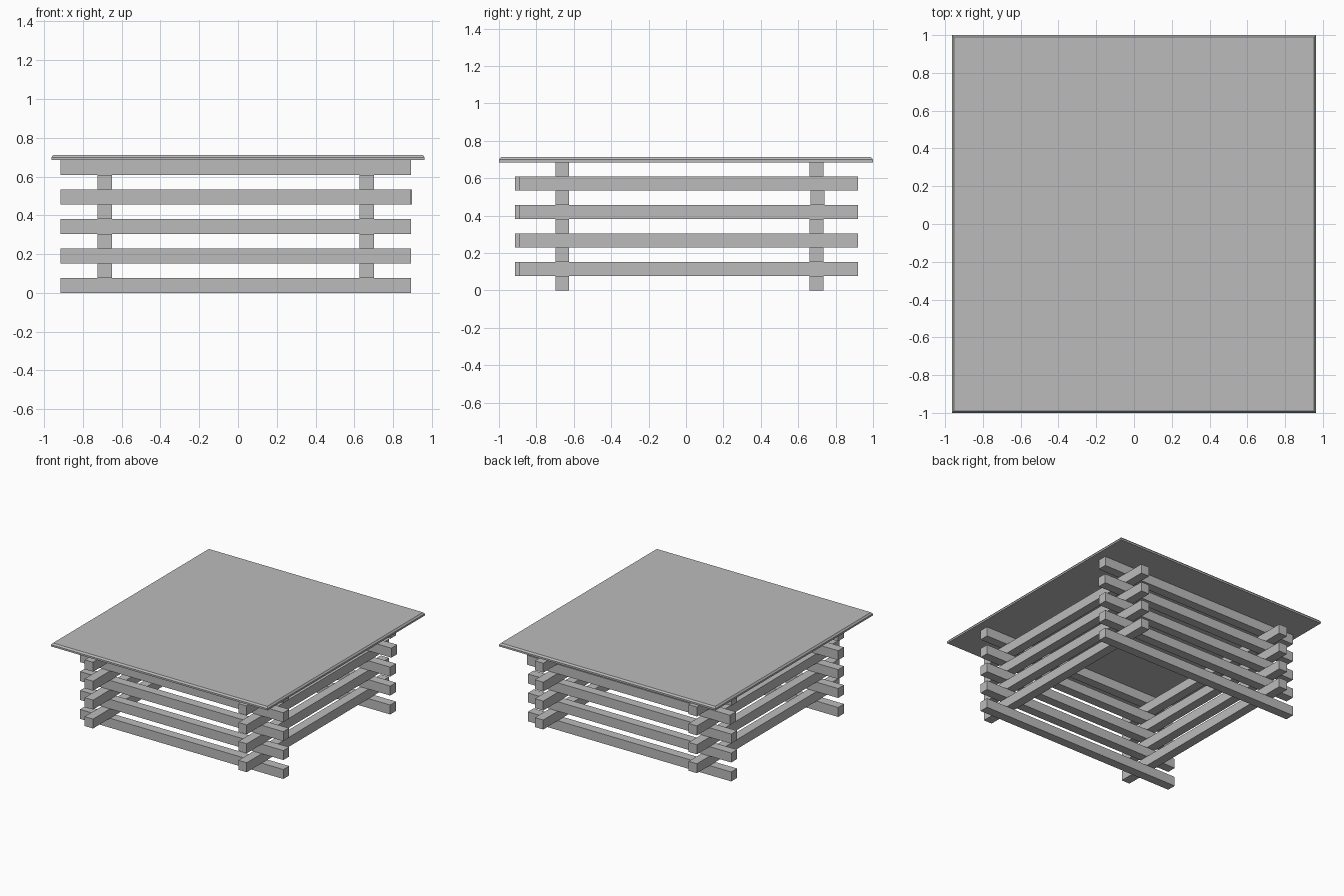
import bpy
import bmesh

cube = bpy.data.objects.get("Cube")
if cube:
    bpy.data.objects.remove(cube, do_unlink=True)

# Single plain grey material
grey = bpy.data.materials.new("plain_grey")
grey.use_nodes = True
colour = (0.5, 0.5, 0.5, 1)
grey.diffuse_color = colour
grey.node_tree.nodes["Principled BSDF"].inputs["Base Color"].default_value = colour


def box(name, x, y, z, inset=0):
    """Box from (low, high) ranges; the top face may be drawn inward."""
    bm = bmesh.new()
    bmesh.ops.create_cube(bm, size=1)
    for v in bm.verts:
        top = v.co.z > 0
        for i, (low, high) in enumerate((x, y, z)):
            pull = inset if top and i < 2 else 0
            v.co[i] = high - pull if v.co[i] > 0 else low + pull
    mesh = bpy.data.meshes.new(name)
    bm.to_mesh(mesh)
    bm.free()
    mesh.materials.append(grey)
    obj = bpy.data.objects.new(name, mesh)
    bpy.context.collection.objects.link(obj)
    return obj


LAYERS = 9
STEP = 0.685 / LAYERS
HALF = 0.037
LENGTH = 1.81

# Crossed layers of beams, alternating direction
for layer in range(LAYERS):
    z = (layer * STEP, (layer + 1) * STEP)
    if layer % 2 == 0:
        for side, y in (("front", -0.662), ("back", 0.697)):
            # One back beam sits slightly out of line
            slip = 0.006 if side == "back" and layer == 6 else 0
            x = -0.917 + slip
            box(f"{side}_beam_{layer}", (x, x + LENGTH),
                (y + slip - HALF, y + slip + HALF), z)
    else:
        for side, x, start in (("right", -0.687, -0.915), ("left", 0.664, -0.89)):
            box(f"{side}_beam_{layer}", (x - HALF, x + HALF),
                (start, start + LENGTH), z)

# Table top: thin slab with a chamfered upper rim
X, Y, RIM, TOP = 0.963, 1.0, 0.699, 0.712
slab = box("table_top", (-X, X), (-Y, Y), (LAYERS * STEP, RIM))
bm = bmesh.new()
bm.from_mesh(slab.data)
bm.normal_update()
upper = max(bm.faces, key=lambda f: f.calc_center_median().z)
bmesh.ops.inset_region(bm, faces=[upper], thickness=0.014)
for v in upper.verts:
    v.co.z = TOP
bm.to_mesh(slab.data)
bm.free()
